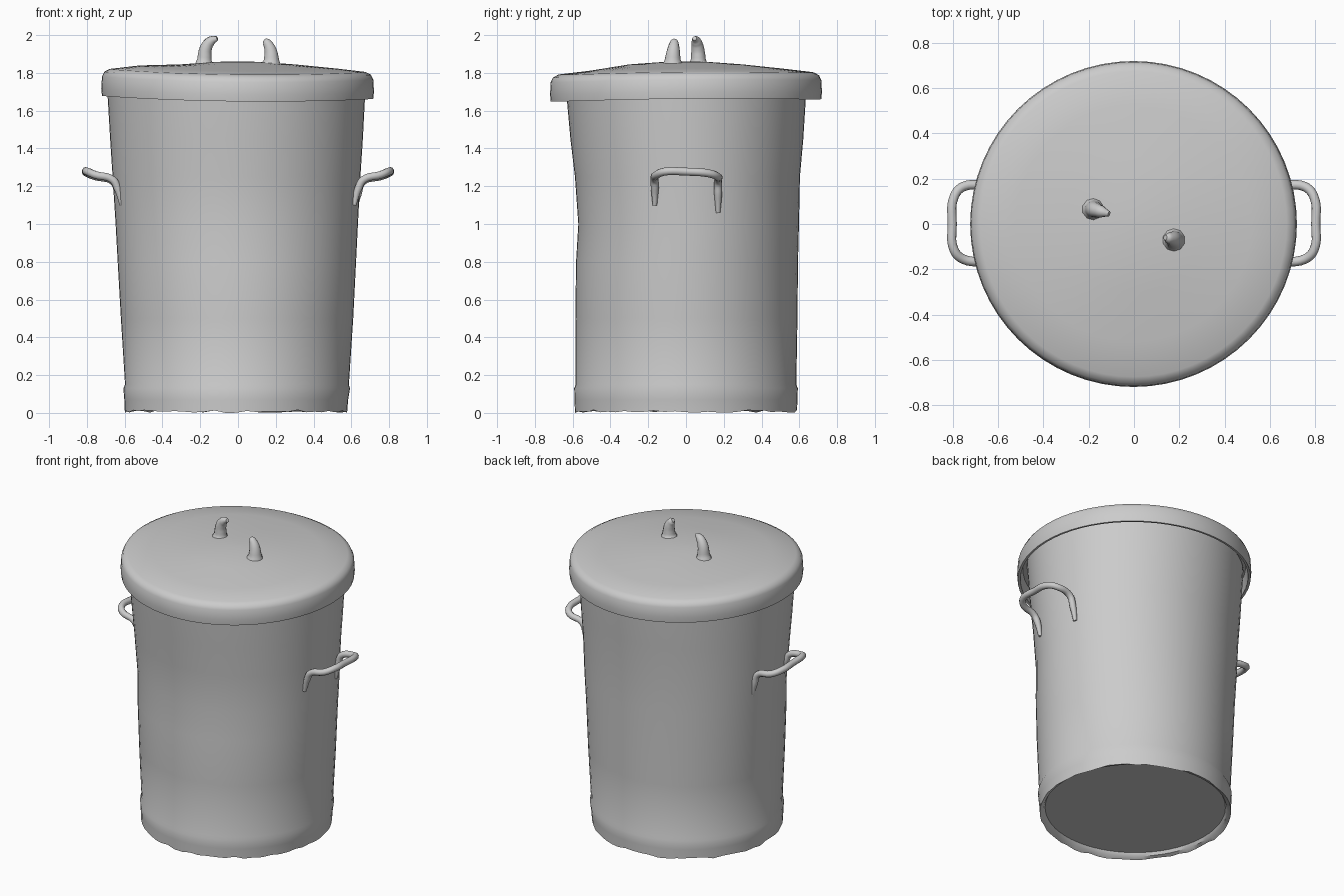
import bpy, bmesh, math, random
from math import cos, sin, pi

if "Cube" in bpy.data.objects:
    bpy.data.objects.remove(bpy.data.objects["Cube"])

random.seed(4)
SIDES = 64


def loft(name, rings, cap_start=False, cap_end=False, wobble=None):
    """Skin of oval rings, each given as (z, xmin, xmax, ymin, ymax)."""
    bm = bmesh.new()
    loops = []
    for z, x0, x1, y0, y1 in rings:
        cx, cy, rx, ry = (x0 + x1) / 2, (y0 + y1) / 2, (x1 - x0) / 2, (y1 - y0) / 2
        loop = []
        for i in range(SIDES):
            a = 2 * pi * i / SIDES
            x, y = cx + rx * cos(a), cy + ry * sin(a)
            loop.append(bm.verts.new((x, y, z + (wobble(z, a) if wobble else 0))))
        loops.append(loop)
    for lo, hi in zip(loops, loops[1:]):
        for i in range(SIDES):
            j = (i + 1) % SIDES
            bm.faces.new((lo[i], lo[j], hi[j], hi[i]))
    if cap_start:
        bm.faces.new(loops[0])
    if cap_end:
        bm.faces.new(loops[-1])
    bmesh.ops.recalc_face_normals(bm, faces=bm.faces)
    mesh = bpy.data.meshes.new(name)
    bm.to_mesh(mesh)
    bm.free()
    ob = bpy.data.objects.new(name, mesh)
    bpy.context.collection.objects.link(ob)
    return smooth(ob)


def smooth(ob):
    bpy.ops.object.select_all(action='DESELECT')
    ob.select_set(True)
    bpy.context.view_layer.objects.active = ob
    bpy.ops.object.shade_smooth_by_angle(angle=math.radians(40))
    return ob


def tube(name, points):
    """Round tube through (x, y, z, radius) points."""
    cu = bpy.data.curves.new(name, 'CURVE')
    cu.dimensions = '3D'
    cu.bevel_depth = 1.0
    cu.bevel_resolution = 3
    cu.use_fill_caps = True
    cu.resolution_u = 5
    sp = cu.splines.new('BEZIER')
    sp.bezier_points.add(len(points) - 1)
    for bp, (x, y, z, r) in zip(sp.bezier_points, points):
        bp.co, bp.radius = (x, y, z), r
        bp.handle_left_type = bp.handle_right_type = 'AUTO'
    ob = bpy.data.objects.new(name, cu)
    bpy.context.collection.objects.link(ob)
    bpy.ops.object.select_all(action='DESELECT')
    ob.select_set(True)
    bpy.context.view_layer.objects.active = ob
    bpy.ops.object.convert(target='MESH')
    return smooth(bpy.context.view_layer.objects.active)


# Worn bottom edge: small random nicks on the lowest ring only
nicks = [random.uniform(0, 0.016) for _ in range(SIDES)]


def worn(z, a):
    return nicks[int(round(a / (2 * pi) * SIDES)) % SIDES] if z < 0.01 else 0


# Can body with raised foot band, recessed floor and dented walls
loft("can_body", [
    (0.04, -0.565, 0.545, -0.555, 0.555),
    (0.02, -0.575, 0.555, -0.565, 0.565),
    (0.0, -0.60, 0.578, -0.588, 0.588),
    (0.07, -0.602, 0.583, -0.590, 0.590),
    (0.13, -0.607, 0.593, -0.592, 0.592),
    (0.15, -0.598, 0.587, -0.584, 0.584),
    (0.50, -0.620, 0.610, -0.586, 0.590),
    (0.80, -0.637, 0.625, -0.582, 0.593),
    (1.00, -0.648, 0.635, -0.570, 0.598),
    (1.25, -0.664, 0.648, -0.588, 0.603),
    (1.45, -0.677, 0.661, -0.612, 0.621),
    (1.74, -0.694, 0.676, -0.638, 0.639),
], cap_start=True, cap_end=True, wobble=worn)


# Domed lid with rolled rim, hollow below, slightly bent
def lid_ring(z, r):
    return (z, -r - 0.004, r, -r, r)


def bend(z, a):
    return (0.008 * cos(2 * a) - 0.008 * cos(a) + 0.006 * sin(a)) if z < 1.84 else 0


loft("lid", [lid_ring(z, r) for z, r in (
    (1.74, 0.60), (1.74, 0.685), (1.665, 0.700), (1.663, 0.716), (1.70, 0.720),
    (1.765, 0.716), (1.79, 0.704), (1.805, 0.675), (1.823, 0.52), (1.845, 0.30),
    (1.858, 0.12), (1.861, 0.02))], cap_start=True, cap_end=True, wobble=bend)

# Side handles, mirrored left and right
R = 0.021
for side, name in ((1, "handle_right"), (-1, "handle_left")):
    pts = [(0.615, -0.165, 1.10, 0.012), (0.638, -0.165, 1.19, R), (0.665, -0.167, 1.235, R),
           (0.755, -0.155, 1.26, R), (0.795, -0.115, 1.277, R), (0.803, 0, 1.277, R),
           (0.795, 0.12, 1.268, R), (0.755, 0.165, 1.252, R), (0.660, 0.170, 1.225, R),
           (0.635, 0.170, 1.16, R), (0.615, 0.170, 1.06, 0.012)]
    tube(name, [(side * x, y, z, r) for x, y, z, r in pts])

# Broken stumps of the lid handle
tube("lid_stump_left", [(-0.18, 0.065, 1.835, 0.055), (-0.178, 0.065, 1.87, 0.040),
                        (-0.170, 0.062, 1.93, 0.034), (-0.145, 0.055, 1.967, 0.027),
                        (-0.110, 0.045, 1.983, 0.012)])
tube("lid_stump_right", [(0.175, -0.07, 1.835, 0.058), (0.177, -0.07, 1.87, 0.042),
                         (0.170, -0.066, 1.925, 0.033), (0.150, -0.062, 1.962, 0.023),
                         (0.138, -0.060, 1.972, 0.012)])
